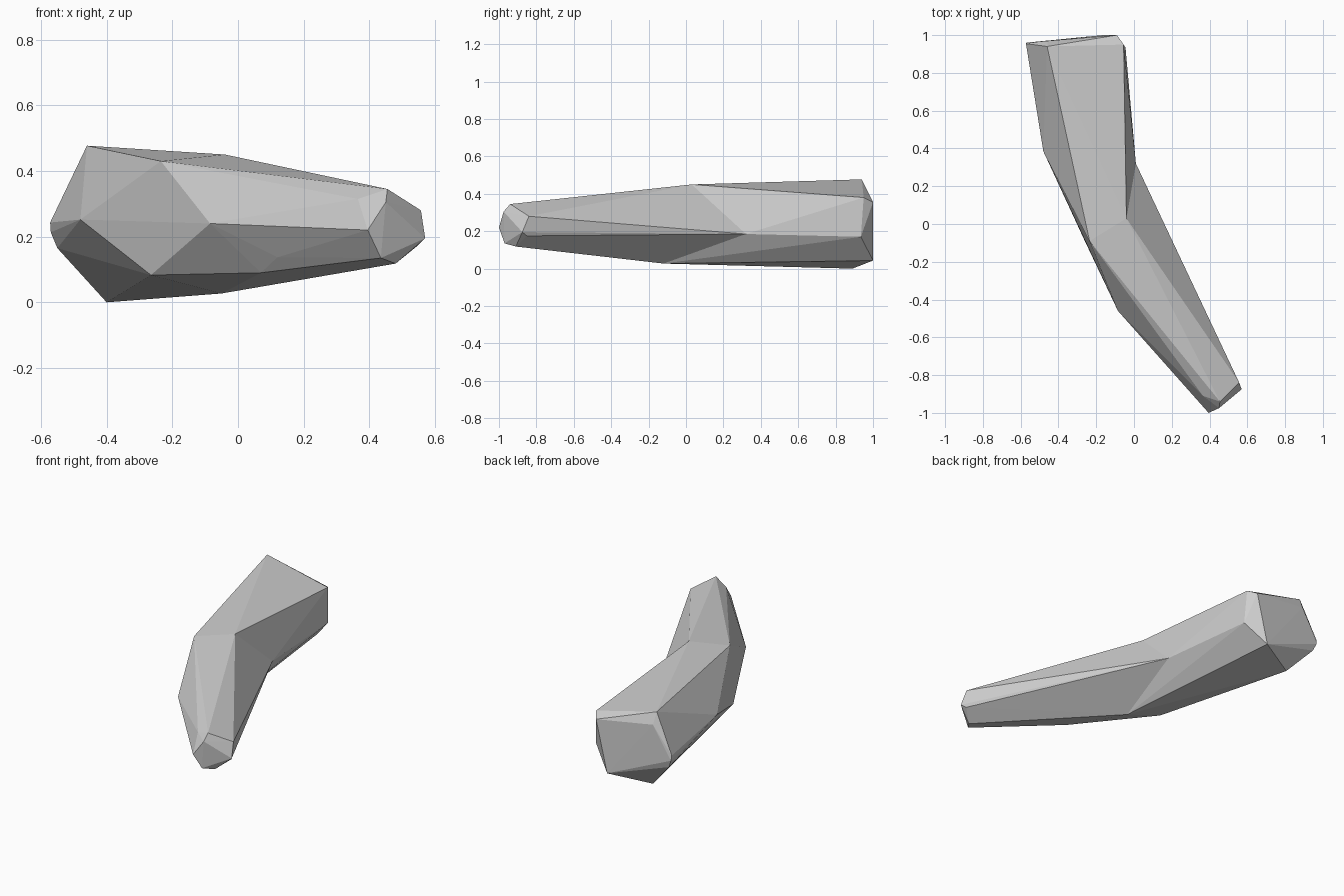
import bpy
import bmesh

cube = bpy.data.objects.get("Cube")
if cube:
    bpy.data.objects.remove(cube, do_unlink=True)

stone = bpy.data.materials.new("light_grey_stone")
stone.use_nodes = True
colour = (0.62, 0.62, 0.62, 1)
stone.diffuse_color = colour
shader = next(n for n in stone.node_tree.nodes if n.type == "BSDF_PRINCIPLED")
shader.inputs["Base Color"].default_value = colour
shader.inputs["Roughness"].default_value = 0.9


def hull_object(name, points):
    """Wrap a faceted convex block around the corner points."""
    bm = bmesh.new()
    for p in points:
        bm.verts.new(p)
    result = bmesh.ops.convex_hull(bm, input=bm.verts[:])
    spare = {g for g in result["geom_interior"] + result["geom_unused"]
             if isinstance(g, bmesh.types.BMVert) and g.is_valid}
    bmesh.ops.delete(bm, geom=list(spare), context="VERTS")
    bmesh.ops.recalc_face_normals(bm, faces=bm.faces[:])
    mesh = bpy.data.meshes.new(name)
    bm.to_mesh(mesh)
    bm.free()
    mesh.materials.append(stone)
    ob = bpy.data.objects.new(name, mesh)
    bpy.context.collection.objects.link(ob)
    return ob


# Broad chipped end
broad_end = [(-.46, .94, .477), (-.455, .97, .407), (-.055, .95, .38),
             (-.09, 1, .355), (-.045, .935, .17), (-.165, 1, .043),
             (-.4, .89, 0), (-.55, .95, .165), (-.57, .96, .213),
             (-.572, .955, .243)]

# Corners around the bend
bend = [(-.48, .385, .252), (-.235, -.09, .43), (-.04, .03, .45),
        (.01, .32, .185), (-.05, -.12, .027), (-.265, -.08, .083)]

# Narrow end, with the outer ridge leading to it
ridge = [(-.085, -.46, .24), (.07, -.52, .09), (.12, -.62, .137)]
narrow_end = [(.455, -.94, .345), (.45, -.975, .305), (.365, -.91, .315),
              (.557, -.84, .28), (.57, -.875, .195), (.55, -.85, .175),
              (.48, -.91, .118), (.435, -.97, .135), (.395, -1, .22)]

# Fuse the two blocks into one bent stone
rock = hull_object("bent_rock", broad_end + bend)
front_block = hull_object("front_block", bend + ridge + narrow_end)
front_block.hide_render = True
union = rock.modifiers.new("fuse", "BOOLEAN")
union.operation = "UNION"
union.solver = "EXACT"
union.object = front_block

bpy.context.view_layer.update()
depsgraph = bpy.context.evaluated_depsgraph_get()
fused = bpy.data.meshes.new_from_object(rock.evaluated_get(depsgraph))
rock.modifiers.clear()
rock.data = fused
bpy.data.objects.remove(front_block, do_unlink=True)
